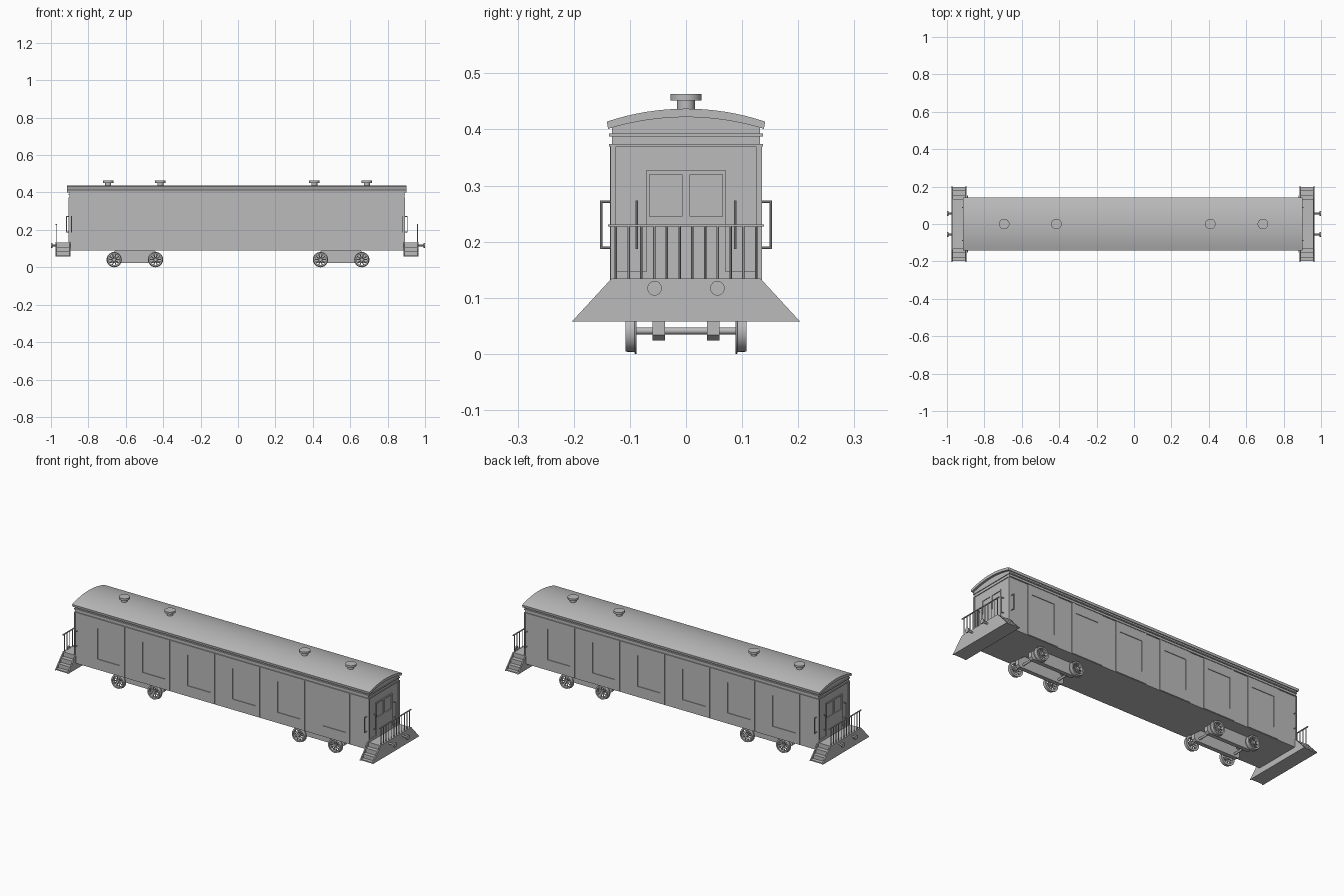
import bpy, bmesh, math
from mathutils import Matrix, Vector

cube = bpy.data.objects.get("Cube")
if cube:
    bpy.data.objects.remove(cube)

grey = bpy.data.materials.new("plain_grey")
grey.use_nodes = True
grey.diffuse_color = (0.5, 0.5, 0.5, 1)
grey.node_tree.nodes["Principled BSDF"].inputs["Base Color"].default_value = (0.5, 0.5, 0.5, 1)

MID = -0.006      # carriage centre along x
HALF = 0.896      # half the body length
SIDE = 0.132      # half the body width


def finish(name, bm, smooth=False):
    bmesh.ops.recalc_face_normals(bm, faces=bm.faces)
    mesh = bpy.data.meshes.new(name)
    bm.to_mesh(mesh)
    bm.free()
    mesh.materials.append(grey)
    obj = bpy.data.objects.new(name, mesh)
    bpy.context.scene.collection.objects.link(obj)
    if smooth:
        bpy.ops.object.select_all(action="DESELECT")
        obj.select_set(True)
        bpy.context.view_layer.objects.active = obj
        bpy.ops.object.shade_smooth_by_angle(angle=math.radians(35))
    return obj


def box(bm, x, y, z):
    """Box from (low, high) pairs."""
    size = [abs(b - a) for a, b in (x, y, z)]
    mid = [(a + b) / 2 for a, b in (x, y, z)]
    bmesh.ops.create_cube(bm, size=1, matrix=Matrix.Translation(mid) @ Matrix.Diagonal((*size, 1)))


def rod(bm, a, b, r1, r2=None, sides=8):
    """Cylinder or cone between two points."""
    a, b = Vector(a), Vector(b)
    turn = (b - a).to_track_quat("Z", "Y").to_matrix().to_4x4()
    bmesh.ops.create_cone(bm, cap_ends=True, segments=sides, radius1=r1,
                          radius2=r1 if r2 is None else r2, depth=(b - a).length,
                          matrix=Matrix.Translation((a + b) / 2) @ turn)


def prism(bm, profile, x0, x1):
    """Extrude a (y, z) outline along x."""
    face = bm.faces.new([bm.verts.new((x0, y, z)) for y, z in profile])
    out = bmesh.ops.extrude_face_region(bm, geom=[face])
    verts = [v for v in out["geom"] if isinstance(v, bmesh.types.BMVert)]
    bmesh.ops.translate(bm, verts=verts, vec=(x1 - x0, 0, 0))


def arch(half, edge, top, steps=16):
    """Points of a circular arc from -half to +half."""
    rise = top - edge
    r = (half * half + rise * rise) / (2 * rise)
    a = math.asin(half / r)
    angles = [-a + 2 * a * i / steps for i in range(steps + 1)]
    return [(r * math.sin(t), top - r + r * math.cos(t)) for t in angles]


# Body with arched top
bm = bmesh.new()
prism(bm, [(SIDE, 0.09), (-SIDE, 0.09)] + arch(SIDE, 0.403, 0.424), MID - HALF, MID + HALF)
finish("body", bm)

# Curved roof sheet
bm = bmesh.new()
prism(bm, arch(0.141, 0.414, 0.437) + arch(0.139, 0.401, 0.422)[::-1], MID - 0.908, MID + 0.908)
finish("roof", bm, True)

# Mouldings round the top of the walls
bm = bmesh.new()
for low, high in ((0.370, 0.374), (0.387, 0.393)):
    box(bm, (MID - HALF - 0.004, MID + HALF + 0.004), (-0.137, 0.137), (low, high))
finish("wall_mouldings", bm)

# Raised side panels, each framing a recessed window
bm = bmesh.new()
for s in (-1, 1):
    y = (s * (SIDE - 0.002), s * 0.1355)
    for i in range(6):
        c = MID + (i - 2.5) * 0.275
        box(bm, (c - 0.095, c - 0.069), y, (0.092, 0.37))
        box(bm, (c + 0.069, c + 0.095), y, (0.092, 0.37))
        box(bm, (c - 0.069, c + 0.069), y, (0.092, 0.15))
        box(bm, (c - 0.069, c + 0.069), y, (0.32, 0.37))
finish("side_panels", bm)

for end, label in ((-1, "right"), (1, "left")):
    wall = MID + end * HALF
    x = (wall - end * 0.002, wall + end * 0.004)

    # Corner posts and sill on the end wall
    bm = bmesh.new()
    for s in (-1, 1):
        box(bm, x, (s * 0.125, s * 0.135), (0.13, 0.37))
        box(bm, x, (s * 0.07, s * 0.125), (0.13, 0.147))
    finish(label + "_end_frame", bm)

    # Double door with two recessed windows
    bm = bmesh.new()
    box(bm, x, (-0.07, 0.07), (0.13, 0.245))
    box(bm, x, (-0.07, 0.07), (0.32, 0.328))
    for low, high in ((-0.07, -0.065), (-0.007, 0.007), (0.065, 0.07)):
        box(bm, x, (low, high), (0.245, 0.32))
    finish(label + "_end_door", bm)

    # Grab handles on the end wall and round the corner
    bm = bmesh.new()
    for s in (-1, 1):
        out = wall + end * 0.015
        rod(bm, (out, s * 0.088, 0.187), (out, s * 0.088, 0.273), 0.0022)
        corner = MID + end * 0.884
        rod(bm, (corner, s * 0.151, 0.187), (corner, s * 0.151, 0.273), 0.0022)
        for z in (0.189, 0.271):
            rod(bm, (wall, s * 0.088, z), (out, s * 0.088, z), 0.0022)
            rod(bm, (corner, s * 0.13, z), (corner, s * 0.151, z), 0.0022)
    finish(label + "_end_handles", bm, True)

    # Platform with steps between sloped side plates
    inner, outer = MID + end * 0.89, MID + end * 0.971
    bm = bmesh.new()
    slope = [(-0.203, 0.058), (0.203, 0.058), (0.133, 0.134), (-0.133, 0.134)]
    prism(bm, slope, inner, inner + end * 0.006)
    prism(bm, slope, outer - end * 0.006, outer)
    half_steps = [(0.198, 0.058), (0.198, 0.064), (0.178, 0.064), (0.178, 0.085),
                  (0.156, 0.085), (0.156, 0.109), (0.133, 0.109), (0.133, 0.133)]
    prism(bm, half_steps + [(-y, z) for y, z in half_steps[::-1]], inner, outer - end * 0.003)
    finish(label + "_end_platform", bm)

    # Railing
    bm = bmesh.new()
    rail = MID + end * 0.966
    box(bm, (rail - 0.003, rail + 0.003), (-0.139, 0.139), (0.227, 0.231))
    for i in range(12):
        y = (i - 5.5) * 0.0227
        rod(bm, (rail, y, 0.13), (rail, y, 0.229), 0.0022, sides=6)
    finish(label + "_end_railing", bm)

    # Buffers
    bm = bmesh.new()
    for y in (-0.056, 0.056):
        rod(bm, (outer - end * 0.004, y, 0.117), (end * 0.994, y, 0.117), 0.005, sides=16)
        rod(bm, (end * 0.993, y, 0.117), (end, y, 0.117), 0.013, sides=24)
    finish(label + "_end_buffers", bm, True)

    # Bogie side beams with tapered ends
    bm = bmesh.new()
    axles = (end * 0.441, end * 0.662)
    low, high = min(axles), max(axles)
    for s in (-1, 1):
        outline = [(low - 0.03, 0.062), (low - 0.03, 0.034), (low - 0.018, 0.024),
                   (high + 0.018, 0.024), (high + 0.03, 0.034), (high + 0.03, 0.062),
                   (high - 0.01, 0.092), (low + 0.01, 0.092)]
        face = bm.faces.new([bm.verts.new((px, s * 0.037, pz)) for px, pz in outline])
        new = bmesh.ops.extrude_face_region(bm, geom=[face])["geom"]
        bmesh.ops.translate(bm, vec=(0, s * 0.023, 0),
                            verts=[v for v in new if isinstance(v, bmesh.types.BMVert)])
    finish(label + "_bogie_frame", bm)

    # Spoked wheels and axles
    bm = bmesh.new()
    for ax in axles:
        rod(bm, (ax, -0.1, 0.041), (ax, 0.1, 0.041), 0.006, sides=16)
        for s in (-1, 1):
            # Rim section as (radius, y), with the flange inside
            section = [(0.029, 0.108), (0.037, 0.108), (0.038, 0.092),
                       (0.041, 0.091), (0.041, 0.088), (0.029, 0.088)]
            verts = [bm.verts.new((ax, s * y, 0.041 + r)) for r, y in section]
            edges = [bm.edges.new((verts[i - 1], verts[i])) for i in range(len(verts))]
            bmesh.ops.spin(bm, geom=verts + edges, cent=(ax, 0, 0.041), axis=(0, 1, 0),
                           angle=math.tau, steps=28, use_merge=True)
            rod(bm, (ax, s * 0.09, 0.041), (ax, s * 0.108, 0.041), 0.009, sides=16)
            for k in range(10):
                a = math.tau * k / 10
                tip = (ax + 0.031 * math.cos(a), s * 0.098, 0.041 + 0.031 * math.sin(a))
                rod(bm, (ax, s * 0.098, 0.041), tip, 0.0028, sides=6)
    finish(label + "_bogie_wheels", bm, True)

# Roof vents
bm = bmesh.new()
for x in (-0.694, -0.415, 0.408, 0.689):
    rod(bm, (x, 0, 0.43), (x, 0, 0.454), 0.016, sides=20)
    rod(bm, (x, 0, 0.452), (x, 0, 0.463), 0.028, sides=24)
finish("roof_vents", bm, True)
